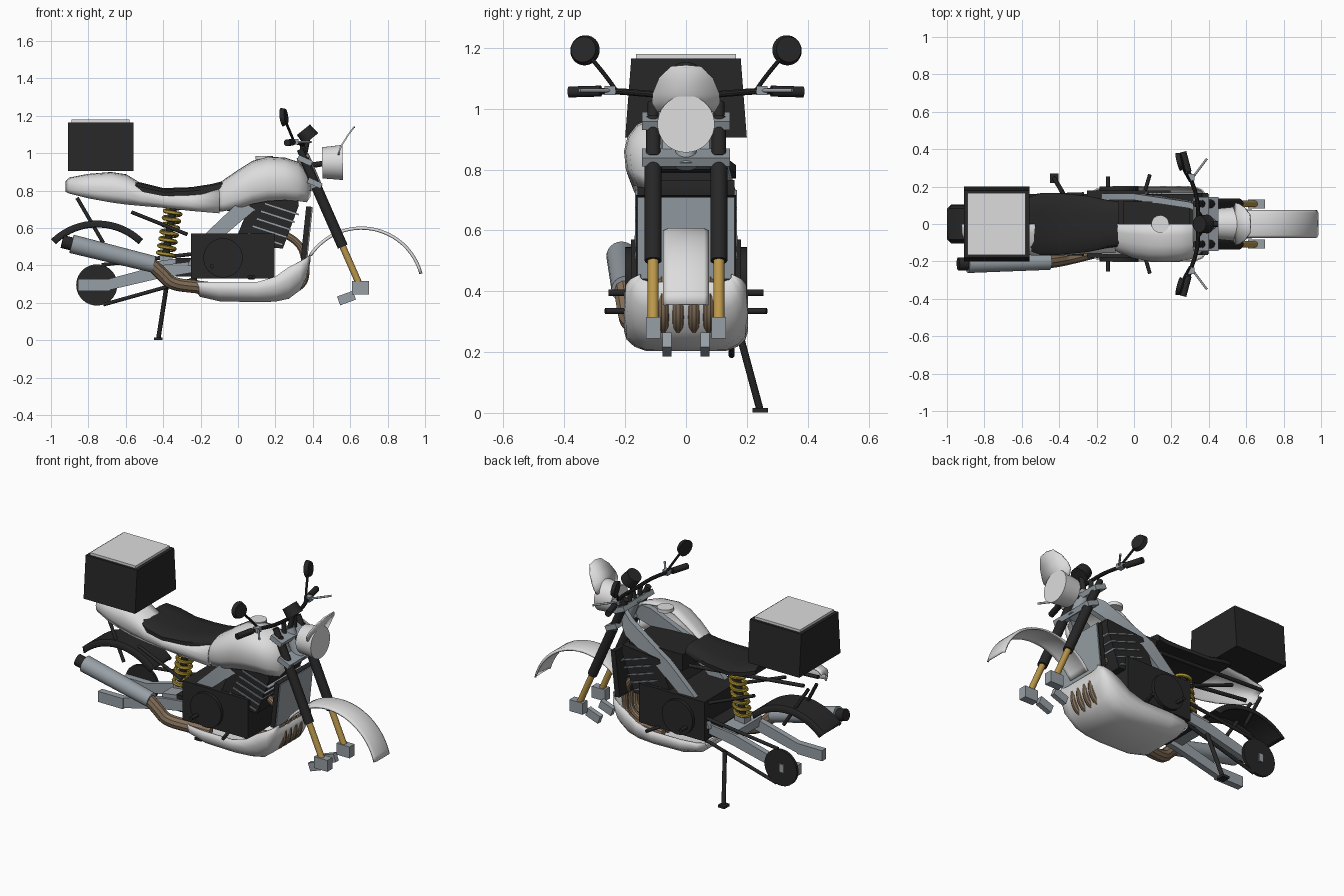
import bpy, bmesh, math
from mathutils import Vector, Matrix

if "Cube" in bpy.data.objects:
    bpy.data.objects.remove(bpy.data.objects["Cube"])


def material(name, rgb):
    m = bpy.data.materials.new(name)
    m.diffuse_color = (*rgb, 1)
    m.use_nodes = True
    m.node_tree.nodes["Principled BSDF"].inputs["Base Color"].default_value = m.diffuse_color
    return m


DARK = material("charcoal", (0.02, 0.02, 0.02))
WHITE = material("white paint", (0.72, 0.72, 0.72))
GRAY = material("silver gray", (0.31, 0.35, 0.38))
GOLD = material("fork gold", (0.50, 0.31, 0.07))
BROWN = material("pipe bronze", (0.23, 0.16, 0.10))
YELLOW = material("spring yellow", (0.42, 0.29, 0.03))


def finish(ob, mat, angle=35):
    ob.data.materials.clear()
    ob.data.materials.append(mat)
    bpy.ops.object.select_all(action='DESELECT')
    ob.select_set(True)
    bpy.context.view_layer.objects.active = ob
    bpy.ops.object.shade_smooth_by_angle(angle=math.radians(angle))
    return ob


def mesh(name, verts, faces, mat, thick=0, angle=35):
    me = bpy.data.meshes.new(name)
    me.from_pydata([tuple(v) for v in verts], [], faces)
    bm = bmesh.new()
    bm.from_mesh(me)
    bmesh.ops.recalc_face_normals(bm, faces=bm.faces)
    bm.to_mesh(me)
    bm.free()
    ob = bpy.data.objects.new(name, me)
    bpy.context.collection.objects.link(ob)
    if thick:
        s = ob.modifiers.new("shell", 'SOLIDIFY')
        s.thickness, s.offset = thick, 0
    return finish(ob, mat, angle)


def prism(name, profile, y0, y1, mat):
    """Side profile (x, z) pulled from y0 to y1."""
    n = len(profile)
    v = [(x, y, z) for y in (y0, y1) for x, z in profile]
    f = [(i, (i + 1) % n, n + (i + 1) % n, n + i) for i in range(n)]
    return mesh(name, v, f + [tuple(range(n)), tuple(range(n, 2 * n))], mat)


def box(name, c, size, mat, tilt=0):
    """Box centred at c, tilted around y; positive tilt drops the front."""
    a, sx, sz = math.radians(-tilt), size[0] / 2, size[2] / 2
    prof = [(c[0] + x * math.cos(a) - z * math.sin(a), c[2] + x * math.sin(a) + z * math.cos(a))
            for x, z in ((-sx, -sz), (sx, -sz), (sx, sz), (-sx, sz))]
    return prism(name, prof, c[1] - size[1] / 2, c[1] + size[1] / 2, mat)


def rod(name, a, b, r, mat, r2=None, n=24):
    """Cylinder or cone from a to b."""
    a, b = Vector(a), Vector(b)
    rot = (b - a).to_track_quat('Z', 'Y').to_matrix().to_4x4()
    me = bpy.data.meshes.new(name)
    bm = bmesh.new()
    bmesh.ops.create_cone(bm, cap_ends=True, segments=n, radius1=r, radius2=r if r2 is None else r2,
                          depth=(b - a).length, matrix=Matrix.Translation((a + b) / 2) @ rot)
    bm.to_mesh(me)
    bm.free()
    ob = bpy.data.objects.new(name, me)
    bpy.context.collection.objects.link(ob)
    return finish(ob, mat)


def pipe(name, pts, r, mat, smooth=True):
    cu = bpy.data.curves.new(name, 'CURVE')
    cu.dimensions, cu.bevel_depth, cu.bevel_resolution, cu.use_fill_caps = '3D', r, 3, True
    sp = cu.splines.new('NURBS' if smooth else 'POLY')
    sp.points.add(len(pts) - 1)
    for p, co in zip(sp.points, pts):
        p.co = (*co, 1)
    if smooth:
        sp.use_endpoint_u, sp.order_u, sp.resolution_u = True, 3, 6
    ob = bpy.data.objects.new(name, cu)
    bpy.context.collection.objects.link(ob)
    bpy.ops.object.select_all(action='DESELECT')
    ob.select_set(True)
    bpy.context.view_layer.objects.active = ob
    bpy.ops.object.convert(target='MESH')
    return finish(bpy.context.object, mat)


def loft(name, stations, section, mat, thick=0, caps=False):
    """Stations (x, top, bottom, half width); section (width share, height share)."""
    n = len(section)
    v = [(x, w * s, b + (t - b) * h) for x, t, b, w in stations for s, h in section]
    f = [(i * n + j, i * n + j + 1, i * n + n + j + 1, i * n + n + j)
         for i in range(len(stations) - 1) for j in range(n - 1)]
    if caps:
        f += [tuple(range(n)), tuple(range(len(v) - n, len(v)))]
    return mesh(name, v, f, mat, thick, 50)


def fender(name, cx, cz, r, a0, a1, w, mat, lip):
    st = [math.radians(a0 + (a1 - a0) * i / 24) for i in range(25)]
    sec = [(-w, -lip), (-w * .8, 0), (w * .8, 0), (w, -lip)]
    v = [(cx + (r + d) * math.cos(a), y, cz + (r + d) * math.sin(a)) for a in st for y, d in sec]
    f = [(i * 4 + j, i * 4 + j + 1, i * 4 + j + 5, i * 4 + j + 4) for i in range(24) for j in range(3)]
    return mesh(name, v, f, mat, 0.01)


# Body panels: one-sided tank and tail shells, belly pan, seat
half = [(0, 1), (-.3, .99), (-.58, .95), (-.8, .86), (-.94, .7), (-1, .5), (-.97, .25), (-.86, 0)]
loft("tank_shell", [(-.12, .82, .69, .125), (-.08, .85, .69, .15), (0, .905, .705, .18), (.08, .955, .73, .195),
                    (.16, .977, .745, .2), (.25, .972, .75, .195), (.32, .95, .745, .18), (.365, .905, .738, .14),
                    (.385, .85, .77, .10)], half, WHITE, .008)
loft("tail_shell", [(-.92, .845, .795, .05), (-.9, .866, .785, .09), (-.8, .885, .76, .125), (-.68, .895, .738, .15),
                    (-.6, .883, .727, .16), (-.52, .835, .72, .165), (-.4, .797, .71, .165), (-.25, .797, .693, .155),
                    (-.1, .825, .68, .15)], half, WHITE, .008)
rod("tank_cap", (.14, 0, .965), (.14, 0, .985), .047, WHITE)
pan = [(-1, 1), (-1, .6), (-.96, .35), (-.84, .14), (-.65, 0), (0, 0), (.65, 0), (.84, .14), (.96, .35), (1, .6), (1, 1)]
loft("belly_pan", [(-.245, .31, .285, .16), (-.2, .31, .235, .185), (-.1, .31, .212, .2), (.1, .31, .207, .2),
                   (.2, .34, .21, .2), (.27, .39, .225, .2), (.33, .42, .27, .195), (.365, .44, .34, .18),
                   (.385, .455, .43, .15)], pan, WHITE, .008)
mesh("pan_back", [(-.24, s * w, z) for z, w in ((.31, .16), (.285, .1)) for s in (-1, 1)], [(0, 1, 3, 2)], WHITE, .006)
seat = [(-1, 0), (-1, .5), (-.85, .85), (-.4, 1), (.4, 1), (.85, .85), (1, .5), (1, 0), (-1, 0)]
loft("seat", [(-.57, .855, .81, .14), (-.5, .838, .79, .165), (-.4, .813, .77, .165), (-.25, .818, .775, .15),
              (-.14, .835, .785, .128), (-.08, .85, .80, .12)], seat, DARK, caps=True)

# Top case with lid
mesh("top_case", [(x, s * w, z) for z, w in ((.905, .2), (1.165, .18)) for x, s in
                  ((-.91, -1), (-.56, -1), (-.56, 1), (-.91, 1))],
     [(0, 1, 2, 3), (4, 5, 6, 7)] + [(i, (i + 1) % 4, 4 + (i + 1) % 4, 4 + i) for i in range(4)], DARK)
box("case_lid", (-.735, 0, 1.17), (.31, .33, .02), WHITE)

# Engine block, covers, finned cylinder bank
box("engine_block", (-.028, 0, .45), (.445, .36, .24), DARK)
box("gearbox", (-.285, 0, .39), (.1, .24, .1), DARK)
prism("cylinder_bank", [(0, .57), (.07, .74), (.32, .765), (.325, .72), (.24, .49), (.1, .5)], -.16, .16, DARK)
for i in range(5):
    box("cooling_fin", (.235 - .022 * i, 0, .70 - .04 * i), (.19, .335, .008), GRAY, 18)
for s in (-1, 1):
    rod("engine_cover", (-.08, s * .17, .44), (-.08, s * .2, .44), .105, DARK, n=32)
    rod("foot_peg", (-.14, s * .17, .395), (-.14, s * .255, .395), .011, DARK)
    rod("shift_pedal", (.06, s * .18, .335), (.085, s * .265, .335), .01, DARK)
    rod("seat_stay", (-.57, s * .15, .685), (-.27, s * .16, .565), .01, DARK)
    rod("subframe_rail", (-.85, s * .07, .79), (-.1, s * .11, .73), .011, DARK)
    rod("fender_stay", (-.86, s * .04, .76), (-.72, s * .08, .52), .01, DARK)
box("airbox", (.12, 0, .74), (.36, .24, .1), DARK)

# Radiator
box("radiator", (.365, 0, .575), (.03, .33, .28), DARK, 6)
box("radiator_core", (.382, 0, .575), (.008, .32, .27), GRAY, 6)

# Twin spar frame, swingarm
for s in (-1, 1):
    pts = [((.37, .93), .06), ((.3, .9), .1), ((0, .735), .145), ((-.2, .545), .145), ((-.27, .40), .14),
           ((-.17, .40), .14), ((-.09, .545), .145), ((.08, .69), .145), ((.33, .8), .1), ((.39, .85), .06)]
    v = [(p[0], s * (y + d), p[1]) for d in (-.017, .017) for p, y in pts]
    f = [(i, i + 1, 8 - i, 9 - i) for i in range(4)]
    f += [tuple(k + 10 for k in q) for q in f] + [(i, (i + 1) % 10, 10 + (i + 1) % 10, 10 + i) for i in range(10)]
    mesh("frame_spar", v, f, GRAY)
    prism("swingarm_side", [(-.7, .265), (-.4, .335), (-.25, .36), (-.25, .42), (-.42, .40), (-.7, .325)],
          s * .10, s * .135, GRAY)
    box("axle_block", (-.77, s * .12, .295), (.17, .04, .065), GRAY)
box("swingarm_bridge", (-.37, 0, .40), (.12, .24, .06), GRAY, -8)
box("shock_mount", (-.385, 0, .445), (.07, .06, .04), GRAY)
rod("head_tube", (.345, 0, .985), (.42, 0, .81), .035, GRAY)

# Sprocket and chain runs
rod("sprocket", (-.755, .143, .295), (-.755, .159, .295), .11, DARK, n=40)
box("axle_plate", (-.765, .16, .295), (.03, .012, .05), GRAY)
rod("chain_top", (-.73, .15, .402), (-.25, .15, .46), .01, DARK)
rod("chain_bottom", (-.72, .15, .19), (-.22, .15, .33), .01, DARK)

# Shock absorber with coil spring
top, low = Vector((-.345, 0, .71)), Vector((-.388, 0, .45))
rod("shock_core", top, low, .02, DARK)
coil = []
for i in range(7 * 12 + 1):
    p, a = top.lerp(low, i / 84), i * math.tau / 12
    coil.append((p.x + .043 * math.cos(a), .043 * math.sin(a), p.z))
pipe("shock_spring", coil, .011, YELLOW, False)

# Exhaust
pipe("exhaust_pipe", [(-.1, -.12, .27), (-.22, -.15, .285), (-.36, -.185, .30), (-.41, -.195, .36), (-.48, -.205, .42)],
     .036, BROWN)
rod("muffler", (-.45, -.2, .405), (-.89, -.212, .515), .045, GRAY, .05)
rod("muffler_tip", (-.88, -.212, .512), (-.94, -.214, .527), .035, DARK)
for y in (-.075, -.026, .026, .075):
    pipe("header_pipe", [(.24, y, .57), (.33, y, .53), (.365, y, .41), (.36, y, .30), (.26, y, .25), (.1, y, .25)],
         .02, BROWN)

# Fenders
fender("rear_fender", -.753, .285, .35, 46, 134, .1, DARK, .03)
fender("front_fender", .66, .27, .333, 15, 146, .073, WHITE, .008)

# Front fork, axle blocks, calipers, clamps
def fork(z, y):
    return (.56 - (z - .5) * .44, y, z)


for s in (-1, 1):
    y = s * .108
    rod("fork_upper", fork(.97, y), fork(.84, y), .024, DARK)
    rod("fork_sleeve", fork(.82, y), fork(.5, y), .028, DARK)
    rod("fork_lower", fork(.5, y), fork(.28, y), .018, GOLD)
    box("axle_clamp", (.655, y, .28), (.09, .048, .07), GRAY)
    box("brake_caliper", (.58, s * .063, .225), (.09, .03, .05), GRAY, -20)
    rod("fork_cap", fork(1.02, y), fork(.96, y), .018, DARK)
for z in (.84, .96):
    box("fork_clamp", fork(z, 0), (.08, .29, .03), GRAY, 24)

# Headlight and windscreen
rod("headlight", (.45, 0, .948), (.56, 0, .95), .083, WHITE, .094, 36)
rod("headlight_mount", (.36, 0, .93), (.46, 0, .945), .015, DARK)
screen = [(-.095, 0), (-.112, .2), (-.11, .4), (-.09, .72), (-.05, .98), (0, 1)]
screen += [(-y, t) for y, t in screen[-2::-1]]
mesh("windscreen", [(.555 + .07 * t - 2 * y * y, y, .99 + .15 * t) for y, t in screen],
     [(i, i + 1, 9 - i, 10 - i) for i in range(4)] + [(4, 5, 6)], WHITE, .008)

# Gauge, handlebar, grips, levers, mirrors
rod("gauge", (.39, 0, 1.075), (.35, 0, 1.125), .05, DARK, .045, 32)
rod("gauge_stem", (.35, 0, .97), (.375, 0, 1.09), .015, DARK)
pipe("handlebar", [(.27, -.36, 1.055), (.30, -.25, 1.06), (.34, -.14, 1.05), (.345, 0, 1.04), (.34, .14, 1.05),
                   (.30, .25, 1.06), (.27, .36, 1.055)], .011, DARK)
for s in (-1, 1):
    rod("bar_riser", (.35, s * .05, .96), (.345, s * .05, 1.045), .014, DARK)
    rod("grip", (.29, s * .28, 1.058), (.262, s * .385, 1.055), .018, DARK)
    box("lever_clamp", (.305, s * .25, 1.06), (.035, .035, .03), GRAY)
    rod("lever", (.315, s * .25, 1.06), (.39, s * .35, 1.06), .006, GRAY)
    pipe("mirror_stem", [(.3, s * .23, 1.06), (.275, s * .27, 1.12), (.25, s * .325, 1.18)], .007, DARK)
    rod("mirror", (.235, s * .332, 1.192), (.258, s * .338, 1.195), .05, DARK, .042, 32)

# Side stand
rod("side_stand", (-.38, .165, .30), (-.425, .242, .015), .012, DARK)
box("stand_foot", (-.427, .244, .008), (.045, .05, .015), DARK)
